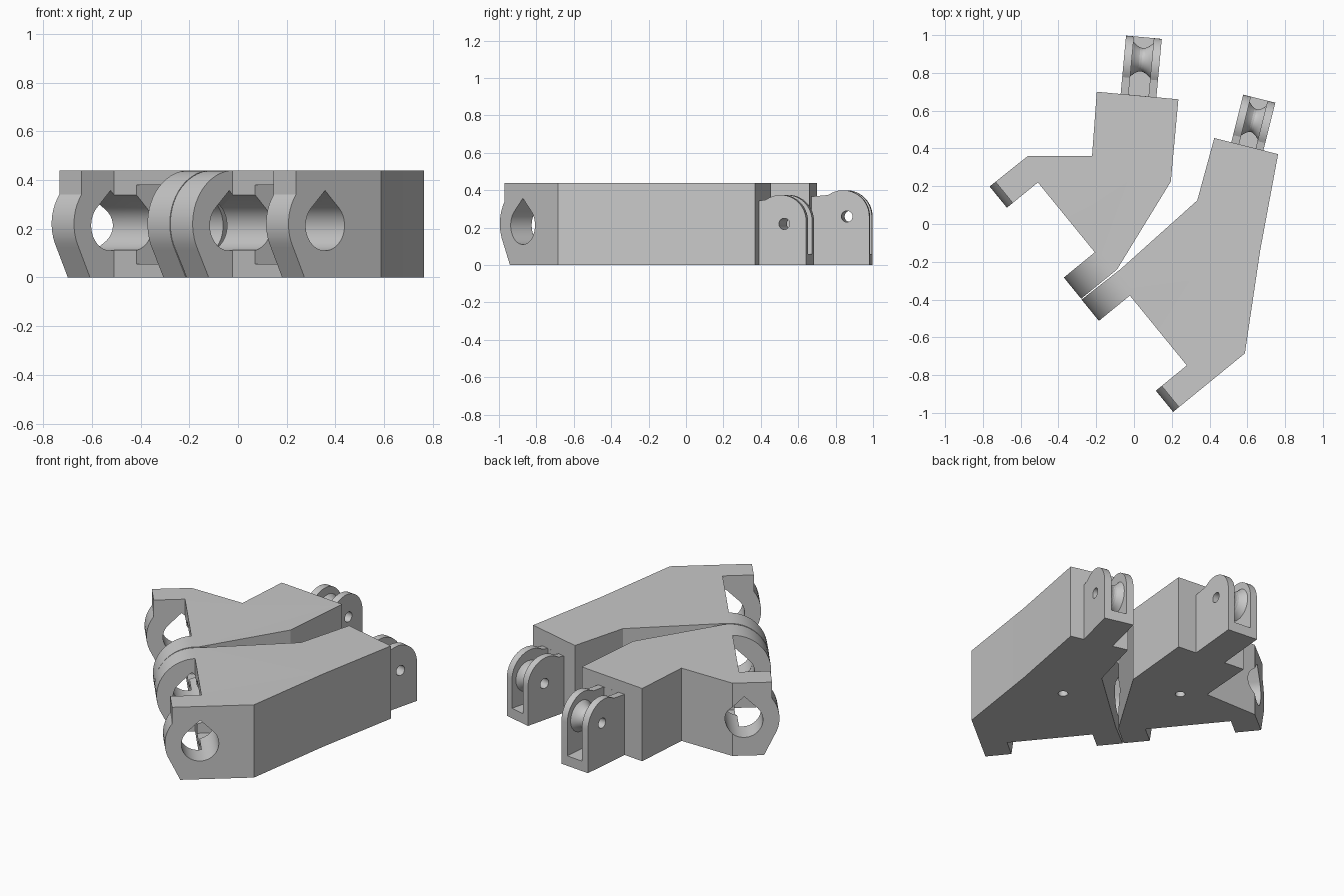
import bpy, bmesh, math
from mathutils import Matrix, Vector

cube = bpy.data.objects.get("Cube")
if cube:
    bpy.data.objects.remove(cube, do_unlink=True)

HEIGHT = 0.44
LUG = 0.145          # lug thickness along the hinge line
SPAN = 0.767         # hinge length of one body
AXIS = Vector((0.775, 0.632, 0)).normalized()   # from lug tip into the body

grey = bpy.data.materials.new("plain grey")
grey.use_nodes = True
grey.diffuse_color = (0.58, 0.58, 0.58, 1)
bsdf = next(n for n in grey.node_tree.nodes if n.type == 'BSDF_PRINCIPLED')
bsdf.inputs["Base Color"].default_value = (0.58, 0.58, 0.58, 1)


def frame(origin, direction):
    """Local x along direction, local y up, local z sideways."""
    x = Vector((direction[0], direction[1], 0)).normalized()
    y = Vector((0, 0, 1))
    m = Matrix((x, y, x.cross(y))).transposed().to_4x4()
    m.translation = Vector((origin[0], origin[1], 0))
    return m


def make_object(name, bm, matrix):
    bmesh.ops.recalc_face_normals(bm, faces=bm.faces)
    bm.transform(matrix)
    mesh = bpy.data.meshes.new(name)
    bm.to_mesh(mesh)
    bm.free()
    mesh.materials.append(grey)
    obj = bpy.data.objects.new(name, mesh)
    bpy.context.collection.objects.link(obj)
    return obj


def prism(name, points, lo, hi, matrix=Matrix()):
    bm = bmesh.new()
    face = bm.faces.new([bm.verts.new((p[0], p[1], lo)) for p in points])
    ext = bmesh.ops.extrude_face_region(bm, geom=[face])
    top = [v for v in ext["geom"] if isinstance(v, bmesh.types.BMVert)]
    bmesh.ops.translate(bm, verts=top, vec=(0, 0, hi - lo))
    bm.faces.ensure_lookup_table()
    return make_object(name, bm, matrix)


def arc(cx, cy, r, start, end, steps):
    angles = [math.radians(start + (end - start) * i / steps) for i in range(steps + 1)]
    return [(cx + r * math.cos(a), cy + r * math.sin(a)) for a in angles]


def activate(obj):
    bpy.ops.object.select_all(action='DESELECT')
    obj.select_set(True)
    bpy.context.view_layer.objects.active = obj


def cut(obj, cutter):
    cutter.hide_render = True
    mod = obj.modifiers.new("cut", 'BOOLEAN')
    mod.operation = 'DIFFERENCE'
    mod.solver = 'EXACT'
    mod.object = cutter
    activate(obj)
    bpy.ops.object.modifier_apply(modifier=mod.name)
    bpy.data.objects.remove(cutter, do_unlink=True)


def smooth(obj):
    activate(obj)
    bpy.ops.object.shade_smooth_by_angle(angle=math.radians(15))


# Side outlines to remove from the lug tips: one fully rounded, one square on top
OUTSIDE = [(-0.1, 0.5), (-0.1, -0.1)]
FOOT = [(0.133, -0.1), (0.085, 0)]
ROUND_TIP = OUTSIDE + FOOT + arc(0.22, 0.22, 0.22, 210, 90, 18) + [(0.22, 0.5)]
SQUARE_TIP = OUTSIDE + FOOT + arc(0.2, 0.22, 0.2, 210, 143, 10) + [(0.04, 0.5)]
TEARDROP = arc(0.194, 0.213, 0.103, 135, 405, 36) + [(0.194, 0.357)]
RECESS = [(0.2, 0.055), (0.35, 0.055), (0.35, 0.38), (0.2, 0.38)]


def hinge_body(name, outline, tip, near_tip, far_tip, pin):
    body = prism(name, outline, 0, HEIGHT)
    hinge = frame(tip, AXIS)
    cut(body, prism("near_cut", near_tip, -0.2, 0.05, hinge))
    cut(body, prism("far_cut", far_tip, -SPAN - 0.05, -SPAN + 0.2, hinge))
    cut(body, prism("hole_cut", TEARDROP, -SPAN - 0.06, 0.06, hinge))
    cut(body, prism("recess_cut", RECESS, -SPAN + 2 * LUG, -2 * LUG, hinge))
    cut(body, prism("pin_cut", arc(*pin, 0.027, 0, 350, 35), -0.05, 0.12))
    smooth(body)


def pulley_bracket(prefix, origin, direction, length, width, centre, hole):
    place = frame(origin, direction)
    half, slot = width / 2, width / 2 - 0.042
    r = 0.14
    arch = arc(length - r, centre, r, 0, 125, 16)
    side = [(-0.02, 0), (length, 0)] + arch + [(-0.02, arch[-1][1] - 0.01)]
    bracket = prism(prefix + "_bracket", side, -half, half, place)
    box = [(0, 0.06), (length + 0.1, 0.06), (length + 0.1, 0.5), (0, 0.5)]
    cut(bracket, prism("slot_cut", box, -slot, slot, place))
    cut(bracket, prism("axle_cut", arc(*hole, 0.03, 0, 350, 35), -1, 1, place))
    smooth(bracket)

    # Grooved roller, spun about its axle hole
    groove = [(0.092 - 0.03 * math.cos(math.pi / 2 * t / 4), slot * t / 4) for t in range(-4, 5)]
    ring = [(0.03, -slot)] + groove + [(0.03, slot)]
    bm = bmesh.new()
    verts = [bm.verts.new((p[0], 0, p[1])) for p in ring]
    edges = [bm.edges.new((verts[i - 1], verts[i])) for i in range(len(verts))]
    bmesh.ops.spin(bm, geom=verts + edges, cent=(0, 0, 0), axis=(0, 0, 1),
                   angle=math.tau, steps=32, use_merge=False)
    bmesh.ops.remove_doubles(bm, verts=bm.verts, dist=0.0005)
    roller = make_object(prefix + "_roller", bm, place @ Matrix.Translation((hole[0], hole[1], 0)))
    smooth(roller)


def lug_corners(tip):
    """Plan points of both lugs and the gap between them, far end first."""
    line = Vector((-AXIS.y, AXIS.x, 0))
    spots = [(0, SPAN), (0, SPAN - LUG), (0.212, SPAN - LUG), (0.212, LUG), (0, LUG), (0, 0)]
    return [(Vector((tip[0], tip[1], 0)) + AXIS * s + line * t)[:2] for s, t in spots]


# Rear body: stepped arm, round lug at the front
rear_tip = (-0.28, -0.396)
hinge_body("rear_body", lug_corners(rear_tip) + [
    (-0.09, -0.241), (0.195, 0.225), (0.235, 0.66), (-0.197, 0.70), (-0.222, 0.36), (-0.562, 0.36)],
    rear_tip, ROUND_TIP, SQUARE_TIP, (-0.106, 0.267))
pulley_bracket("rear", (0.024, 0.68), (0.092, 0.996), 0.31, 0.19, 0.26, (0.19, 0.26))

# Front body: long wedge, round lug at the back
front_tip = (0.207, -0.995)
hinge_body("front_body", lug_corners(front_tip) + [
    (0.587, -0.685), (0.668, -0.14), (0.763, 0.37), (0.425, 0.455), (0.335, 0.125), (-0.07, -0.238)],
    front_tip, SQUARE_TIP, ROUND_TIP, (0.39, -0.14))
pulley_bracket("front", (0.60, 0.411), (0.243, 0.97), 0.26, 0.175, 0.235, (0.14, 0.22))
